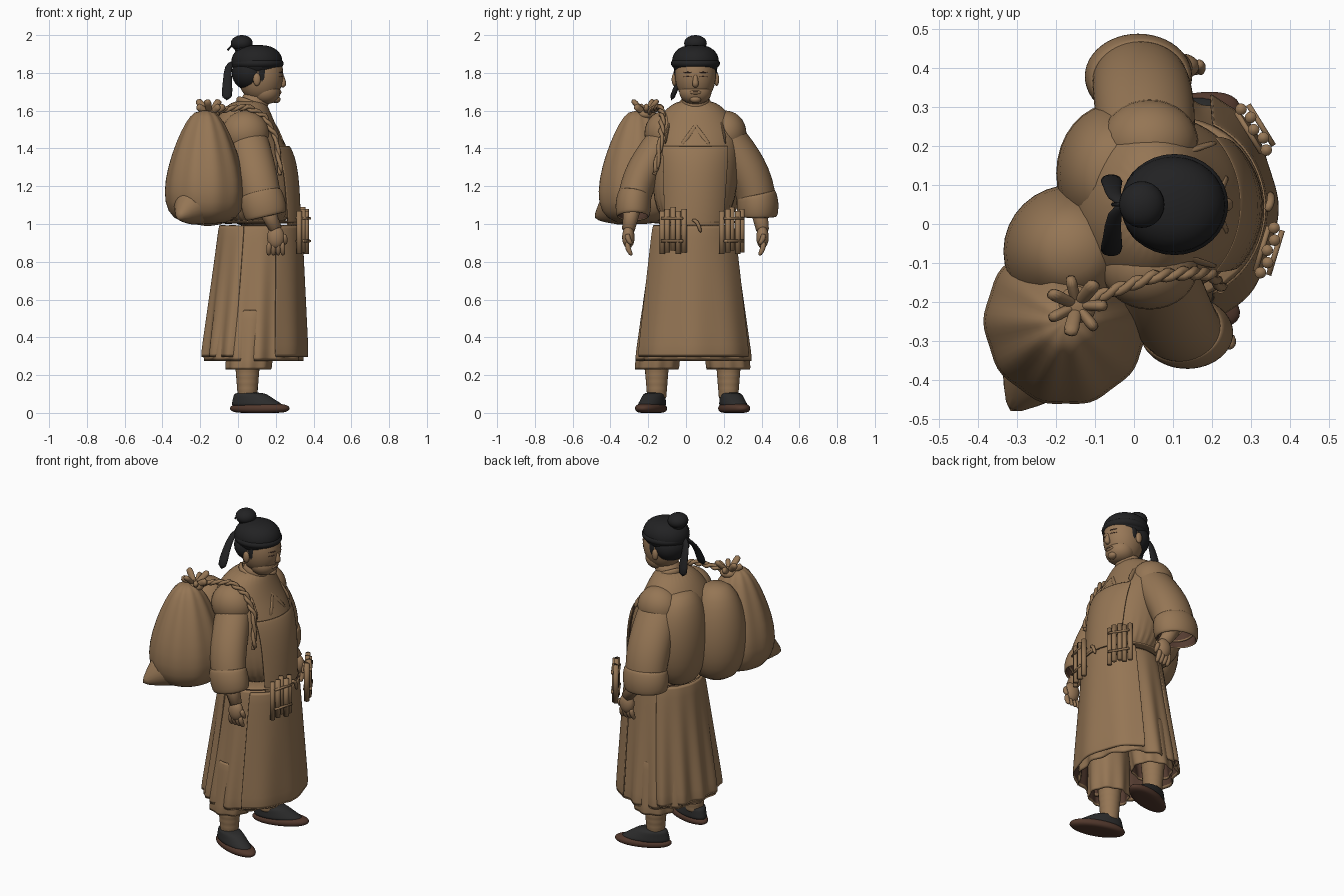
import bpy, math
from mathutils import Vector

cube = bpy.data.objects.get("Cube")
if cube:
    bpy.data.objects.remove(cube, do_unlink=True)


def material(name, *rgb):
    mat = bpy.data.materials.new(name)
    mat.use_nodes = True
    mat.diffuse_color = (*rgb, 1)
    mat.node_tree.nodes["Principled BSDF"].inputs["Base Color"].default_value = (*rgb, 1)
    return mat


CLOTH = material("brown cloth", .3, .18, .09)
SKIN = material("tan skin", .31, .185, .095)
LINING = material("dark lining", .09, .045, .03)
BLACK = material("black hair", .016, .016, .017)
SHOE = material("charcoal shoe", .025, .025, .025)
SOLE = material("dark red brown sole", .085, .04, .026)
MIDDLE = .05  # y of the body's plane of symmetry
SIDES = {"right": -1, "left": 1}
UP = Vector((0, 0, 1))


def steps(count):
    return [i / (count - 1) for i in range(count)]


def mix(first, last, t):
    return [a + (b - a) * t for a, b in zip(first, last)]


def build(name, rings, mat, closed=True, shell=0, smooth=1):
    """Skin a list of point rings; shell makes an open, lined sheet."""
    size = len(rings[0])
    verts = [point for ring in rings for point in ring]
    faces = []
    for row in range(0, len(verts) - size, size):
        for i in range(size if closed else size - 1):
            k = (i + 1) % size
            faces.append((row + i, row + k, row + size + k, row + size + i))
    if not shell:
        faces.append(tuple(reversed(range(size))))
        faces.append(tuple(range(len(verts) - size, len(verts))))
    mesh = bpy.data.meshes.new(name)
    mesh.from_pydata(verts, [], faces)
    mesh.materials.append(mat)
    mesh.polygons.foreach_set("use_smooth", [True] * len(faces))
    ob = bpy.data.objects.new(name, mesh)
    bpy.context.collection.objects.link(ob)
    if shell:
        mesh.materials.append(LINING)
        solid = ob.modifiers.new("thickness", "SOLIDIFY")
        solid.thickness, solid.offset, solid.material_offset = shell, -1, 1
    if smooth:
        subdivision = ob.modifiers.new("smooth", "SUBSURF")
        subdivision.levels = subdivision.render_levels = smooth
    return ob


def loft(name, rings, mat, seg=32, folds=0, arc=math.pi, middle=0, **options):
    """Oval rings from the bottom up: z, cx, cy, rx, ry and optional fold depth."""
    rows = []
    for z, cx, cy, rx, ry, *depth in rings:
        row = []
        for i in range(seg + (arc < math.pi)):
            a = middle + arc * (2 * i / seg - 1)
            f = 1 + sum(depth) * math.cos(folds * a)
            row.append((cx + rx * f * math.cos(a), cy + ry * f * math.sin(a), z))
        rows.append(row)
    return build(name, rows, mat, closed=arc == math.pi, **options)


def egg(name, centre, radii, mat, power=1, pinch=0, depth=0, **options):
    """Ellipsoid; a low power is boxier, pinch widens the top or the bottom."""
    x, y, z = centre
    rx, ry, rz = radii
    rings = []
    for t in steps(15):
        a = math.pi * (t - .5) * .98
        f = math.cos(a) ** power * (1 + pinch * math.sin(a))
        rings.append((z + rz * math.sin(a), x, y, rx * f, ry * f, depth * t))
    return loft(name, rings, mat, smooth=0, **options)


def tube(name, path, radii, mat, flat=1, seg=12, ref=None, **options):
    """Sweep an oval along a path; radii is one width or one per point."""
    path = [Vector(p) for p in path]
    if not isinstance(radii, list):
        radii = [radii] * len(path)
    whole = (path[-1] - path[0]).normalized()
    ref = ref or (Vector((1, 0, 0)) if abs(whole.z) > .7 else UP)
    rings = []
    for i, point in enumerate(path):
        along = (path[min(i + 1, len(path) - 1)] - path[max(i - 1, 0)]).normalized()
        u = (ref - along * ref.dot(along)).normalized()
        v = along.cross(u) * flat
        turns = [math.tau * k / seg for k in range(seg)]
        rings.append([point + (u * math.cos(a) + v * math.sin(a)) * radii[i] for a in turns])
    return build(name, rings, mat, **options)


# Jacket body with a full back, and the apron bib lying on it
TORSO = [(.96, .115, .04, .2, .21), (1.3, .075, .05, .23, .23), (1.42, .05, .05, .205, .24),
         (1.5, .03, .05, .18, .235), (1.6, .04, .05, .13, .17), (1.66, .06, .05, .08, .09)]
loft("jacket_body", TORSO, CLOTH, smooth=2)
egg("jacket_back", (-.05, .13, 1.29), (.15, .18, .29), CLOTH, power=.7)
bib = [(z, cx, cy, rx + .02, ry + .01) for z, cx, cy, rx, ry in TORSO[:3]]
loft("apron_bib", bib, CLOTH, arc=.8, shell=.01, smooth=2)


# Layered skirts that flare from the waist to the hem
def flare(z, grow, fold=0):
    s = (1 - z) / .7
    return z, .11 - .03 * s, .04, .2 + .06 * s + grow, .21 + .09 * s + grow, fold * max(s, 0)


def skirt(name, hem, grow, fold, folds, **options):
    rings = [flare(hem + (1 - hem) * t, grow, fold) for t in steps(6)]
    loft(name, rings, CLOTH, seg=72, folds=folds, shell=.01, **options)


skirt("under_skirt", .27, 0, .045, 13)
skirt("back_skirt_panel", .29, .012, .045, 15, arc=1.2, middle=math.pi)
skirt("apron_skirt", .29, .03, .015, 9, arc=1.15)
cord = [flare(z, grow) for z, grow in ((1, .01), (1.01, .035), (1.02, .01))]
loft("waist_cord", cord, CLOTH)
tube("waist_knot", [(.34, .03, 1.02), (.355, .06, 1.02), (.35, .08, .95)], .011, CLOTH)

# Collar and bib straps
for side, s in SIDES.items():
    def beside(x, y, z):
        return x, MIDDLE + s * y, z

    tube(side + "_collar", [beside(-.01, 0, 1.66), beside(.03, .08, 1.65), beside(.11, .08, 1.62),
                            beside(.205, 0, 1.5), beside(.24, -.08, 1.4)], .022, CLOTH, flat=.6, ref=UP)
    tube(side + "_bib_strap", [beside(.21, .16, 1.42), beside(.18, .15, 1.5), beside(.05, .11, 1.63)],
         .014, CLOTH, flat=.5)

# Sleeves, cuffs and hands; the right arm reaches further forward
for side, s in SIDES.items():
    lean, width = (.1, .11) if s < 0 else (-.03, .13)

    def arm(t):
        reach = .12 + .21 * math.sin(min(t, 1) * math.pi / 2)
        return Vector((.04 + lean * t, MIDDLE + s * reach, 1.51 - .43 * t))

    egg(side + "_shoulder", (.04, MIDDLE + s * .16, 1.48), (.125, .11, .12), CLOTH)
    tube(side + "_sleeve", [arm(t) for t in steps(6)], [width * (.9 + .1 * math.sin(math.pi * t)) for t in steps(6)],
         CLOTH, flat=.85, seg=24, shell=.012)
    tube(side + "_cuff", [arm(.8 + .3 * t) for t in steps(5)],
         [width * (1 + .08 * math.sin(math.pi * t)) for t in steps(5)], CLOTH, flat=.8, seg=24, shell=.014)
    wrist = arm(1) + Vector((.1 - .4 * lean, s * .025, -.11))
    tube(side + "_forearm", [arm(.9), wrist], [.05, .034], SKIN, smooth=0)
    egg(side + "_palm", wrist - UP * .04, (.046, .033, .06), SKIN)

    def digit(name, x, drop, length, curl):
        root = wrist + Vector((x, s * .005, -drop))
        bend = root + Vector((x / 4, 0, -length))
        tip = bend + Vector((0, -s * curl, -length))
        tube(f"{side}_{name}", [root, bend, tip], [.016, .016, .012], SKIN, seg=8)

    for k in range(4):
        digit("finger", (k - 1.5) * .02, .06, .04, .025)
    digit("thumb", .04, .02, .03, .025)

# Trousers, wrapped shins and shoes turned outwards
for side, s in SIDES.items():
    y = .035 + s * .19
    hem, top = (.225, .055, y, .12, .115, .07), (.55, .08, y - s * .03, .12, .11, 0)
    loft(side + "_trouser", [mix(hem, top, t) for t in steps(4)], CLOTH, folds=8, shell=.01)
    tube(side + "_wrapped_shin", [(.05, y, .07 + .23 * t) for t in steps(14)],
         [.05 + .02 * t + .004 * (i % 2) for i, t in enumerate(steps(14))], CLOTH)
    sole = egg(side + "_sole", (0, 0, .024), (.165, .07, .024), SOLE, power=.3)
    low, high = (.03, -.005, 0, .155, .066), (.11, -.06, 0, .08, .052)
    shoe = loft(side + "_shoe", [mix(low, high, t) for t in steps(5)], SHOE)
    for part in (sole, shoe):
        part.location = .115, y + s * .03, 0
        part.rotation_euler.z = s * .33

# Head
tube("neck", [(.05, MIDDLE, 1.55), (.08, MIDDLE, 1.62), (.11, MIDDLE, 1.7)], .077, SKIN)
egg("head", (.12, MIDDLE, 1.79), (.12, .108, .14), SKIN, power=.8)
egg("jaw", (.145, MIDDLE, 1.7), (.08, .085, .065), SKIN, power=.8)
egg("chin", (.2, MIDDLE, 1.66), (.025, .03, .02), SKIN)
tube("nose", [(.228, MIDDLE, 1.8), (.238, MIDDLE, 1.76), (.243, MIDDLE, 1.74), (.225, MIDDLE, 1.725)],
     [.01, .014, .02, .012], SKIN)
egg("lips", (.218, MIDDLE, 1.697), (.012, .03, .012), SKIN)
egg("mouth_line", (.222, MIDDLE, 1.699), (.01, .025, .002), LINING)


# Face details follow the curve of the head
def on_face(y, z):
    return .12 + .12 * math.sqrt(1 - (y / .108) ** 2), MIDDLE + y, z


for side, s in SIDES.items():
    for name, z, thick in (("brow", 1.803, .004), ("eye", 1.78, .003)):
        tube(f"{side}_{name}", [on_face(s * y, z) for y in (.02, .04, .065)],
             [thick / 2, thick, thick / 2], LINING)
    egg(side + "_ear", (.1, MIDDLE + s * .112, 1.765), (.02, .014, .034), SKIN)
    egg(side + "_sideburn", (.125, MIDDLE + s * .094, 1.8), (.025, .016, .06), BLACK)

# Hair, topknot and ribbons
egg("back_hair", (.065, MIDDLE, 1.8), (.098, .116, .095), BLACK)
egg("hair_cap", (.1, MIDDLE, 1.86), (.135, .124, .088), BLACK, power=.75)
egg("headband", (.104, MIDDLE, 1.85), (.138, .13, .035), BLACK, power=.5)
egg("topknot_base", (.03, MIDDLE, 1.93), (.05, .05, .03), BLACK)
egg("topknot", (.02, MIDDLE, 1.957), (.058, .06, .043), BLACK)
tube("topknot_pin", [(-.055, MIDDLE, 1.92), (-.02, MIDDLE, 1.96)], .005, BLACK, smooth=0)
for side, s in SIDES.items():
    tube(side + "_ribbon", [(-.02, MIDDLE, 1.86), (-.055, MIDDLE + s * .02, 1.84),
                            (-.055, .03 + s * .07, 1.76), (-.06, .02 + s * .1, 1.65)],
         [.012, .02, .024, .036], BLACK, flat=.5)

# Sack with a gathered neck and a pulled corner
KNOT = Vector((-.147, -.21, 1.58))
egg("sack", (-.175, -.25, 1.3), (.19, .195, .3), CLOTH, power=.6, pinch=-.4, depth=.04, seg=64, folds=10)
egg("sack_inner_lobe", (-.16, -.07, 1.28), (.175, .17, .29), CLOTH, power=.7, pinch=-.1)
tube("sack_corner", [(-.2, -.3, 1.13), (-.26, -.39, 1.08), (-.32, -.485, 1.03)], [.16, .1, .01], CLOTH)
egg("sack_tie", KNOT, (.05, .05, .03), CLOTH)
for k in range(7):
    a = math.tau * k / 7
    out = Vector((math.cos(a), math.sin(a), .6 + .4 * (k % 2)))
    tube("sack_ruffle", [KNOT, KNOT + out * .04, KNOT + out * .08], [.018, .018, .024], CLOTH, flat=.75)

# Twisted rope over the right shoulder
ROPE = [KNOT, Vector((-.05, -.17, 1.61)), Vector((.05, -.135, 1.62)), Vector((.14, -.125, 1.57)),
        Vector((.2, -.13, 1.46)), Vector((.23, -.17, 1.24))]
for strand in range(2):
    path = []
    for i in range(8 * len(ROPE) - 8):
        a = i * .9 + strand * math.pi
        twist = Vector((math.cos(a) / 2, math.sin(a), math.cos(a)))
        path.append(ROPE[i // 8].lerp(ROPE[i // 8 + 1], i % 8 / 8) + twist * .008)
    tube("rope_strand", path, .011, CLOTH, seg=8, ref=Vector((0, 1, 0)), smooth=0)

# Bundles of sticks hung at the waist
BUNDLES = {"right": (Vector((.325, -.125, 0)), Vector((.36, -.01, 0))),
           "left": (Vector((.34, .19, 0)), Vector((.275, .295, 0)))}
for side, (start, end) in BUNDLES.items():
    outward = (end - start).cross(UP).normalized()
    for k, t in enumerate(steps(5)):
        foot = start.lerp(end, t) + outward * .01 * (k % 2) + UP * (.84 + .01 * (k % 3))
        tube(side + "_stick", [foot, foot + UP * .23], .015, CLOTH, smooth=0)
    for z in (.91, 1.03):
        for gap in (-.014, .022):
            lift = outward * gap + UP * z
            tube(side + "_bundle_band", [start + lift, end + lift], .007, CLOTH, smooth=0)
